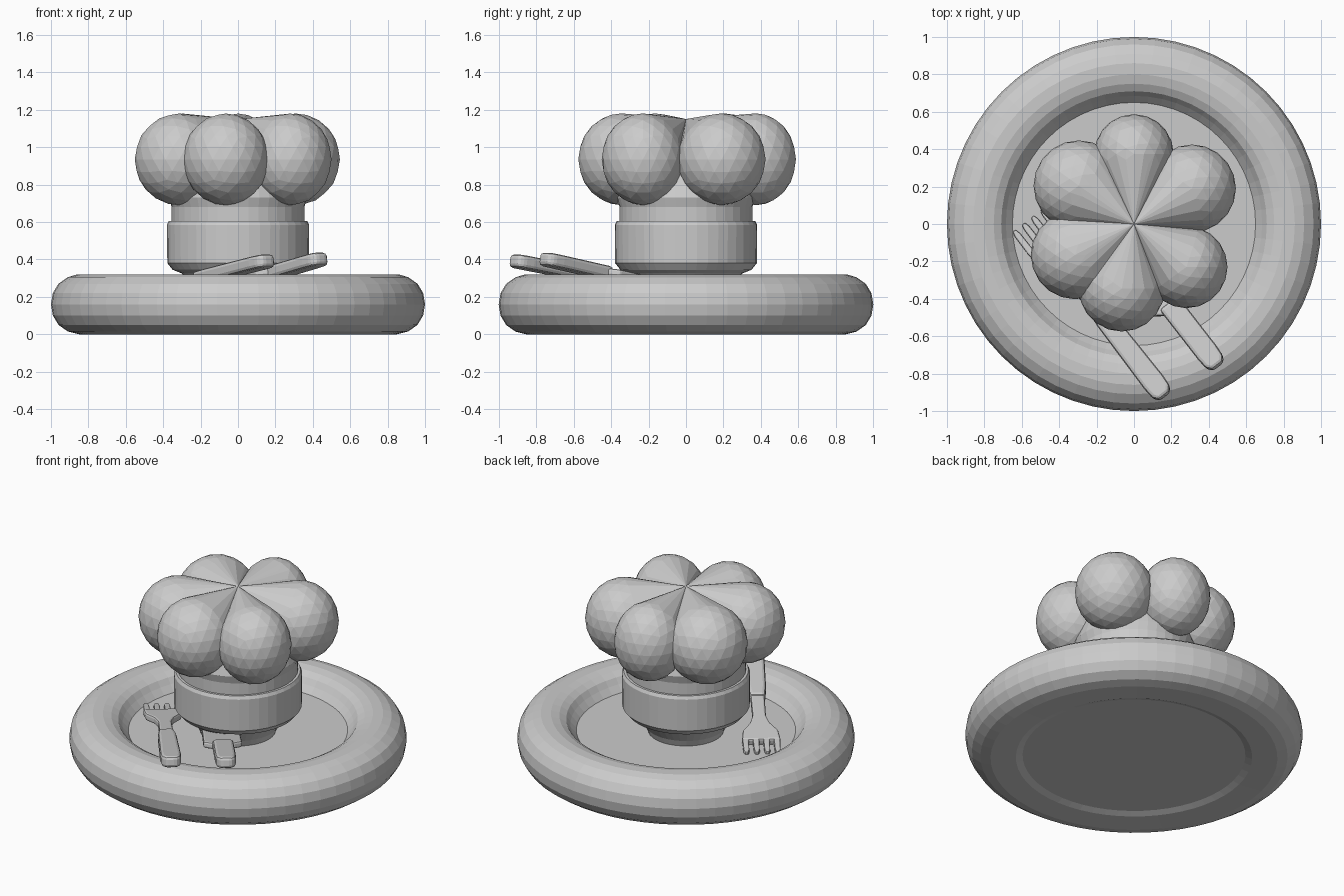
import bpy, bmesh, math
from mathutils import Matrix, Vector

if "Cube" in bpy.data.objects:
    bpy.data.objects.remove(bpy.data.objects["Cube"])


def finish(name, bm, matrix=None):
    bmesh.ops.recalc_face_normals(bm, faces=bm.faces)
    mesh = bpy.data.meshes.new(name)
    bm.to_mesh(mesh)
    bm.free()
    ob = bpy.data.objects.new(name, mesh)
    bpy.context.collection.objects.link(ob)
    if matrix:
        ob.matrix_world = matrix
    return ob


def lathe(name, profile, steps):
    bm = bmesh.new()
    vs = [bm.verts.new((r, 0, z)) for r, z in profile]
    es = [bm.edges.new(p) for p in zip(vs, vs[1:])]
    bmesh.ops.spin(bm, geom=vs + es, axis=(0, 0, 1), cent=(0, 0, 0),
                   angle=math.tau, steps=steps, use_duplicate=False)
    bmesh.ops.remove_doubles(bm, verts=bm.verts, dist=1e-4)
    return finish(name, bm)


def slab(name, half, thick, matrix, bevel=0.012):
    """Mirrored outline (distance, half width), thickened and softened."""
    pts = half + [(u, -v) for u, v in reversed(half)]
    bm = bmesh.new()
    face = bm.faces.new([bm.verts.new((u, v, -thick / 2)) for u, v in pts])
    ext = bmesh.ops.extrude_face_region(bm, geom=[face])["geom"]
    bmesh.ops.translate(bm, vec=(0, 0, thick),
                        verts=[g for g in ext if isinstance(g, bmesh.types.BMVert)])
    ob = finish(name, bm, matrix)
    mod = ob.modifiers.new("soft_edges", "BEVEL")
    mod.width, mod.segments = bevel, 2
    return ob


def lay(x, y, z, slope):
    """Frame at a handle end, pointing away to the back left and downwards."""
    u = Vector((-0.613, 0.79, slope)).normalized()
    v = Vector((-0.79, -0.613, 0))
    w = u.cross(v)
    m = Matrix((u, v, w)).transposed().to_4x4()
    m.translation = (x, y, z)
    return m


# Plate with a fat rounded rim, sunken floor and shallow recess underneath
lathe("plate", [(0, 0.02), (0.66, 0.02), (0.70, 0.005), (0.85, 0), (0.91, 0.015),
                (0.96, 0.05), (0.99, 0.10), (1.0, 0.16), (0.99, 0.22), (0.96, 0.27),
                (0.91, 0.305), (0.86, 0.32), (0.80, 0.32), (0.75, 0.308),
                (0.71, 0.285), (0.685, 0.25), (0.65, 0.21), (0, 0.21)], 56)

# Hat band and column, narrowing to a foot on the plate
lathe("hat_band", [(0, 0.2), (0.22, 0.2), (0.24, 0.25), (0.30, 0.325), (0.35, 0.345),
                   (0.378, 0.38), (0.38, 0.585), (0.37, 0.605), (0.355, 0.605),
                   (0.355, 0.68), (0.37, 0.73), (0.30, 0.95), (0, 1.0)], 40)

# Six puffy hat lobes, each a ball hulled to the middle of the hat
lobes = [(0, 0.375, 0.212), (0.31, 0.19, 0.235), (0.28, -0.23, 0.22),
         (-0.065, -0.345, 0.23), (-0.315, -0.165, 0.237), (-0.295, 0.205, 0.242)]
for i, (x, y, r) in enumerate(lobes):
    bm = bmesh.new()
    bmesh.ops.create_icosphere(bm, subdivisions=3, radius=1,
                               matrix=Matrix.Translation((x, y, 0.935)) @ Matrix.Diagonal((r, r, 0.245, 1)))
    for z in (0.75, 1.15):
        bm.verts.new((0, 0, z))
    hull = bmesh.ops.convex_hull(bm, input=bm.verts)
    inside = {g for g in hull["geom_interior"] + hull["geom_unused"]
              if isinstance(g, bmesh.types.BMVert)}
    bmesh.ops.delete(bm, geom=list(inside), context="VERTS")
    finish(f"hat_lobe_{i + 1}", bm)

# Fork: handle, flared head and four tines
fork = lay(0.155, -0.91, 0.392, -0.155)
handle = [(-0.015, 0.035), (0.015, 0.057), (0.08, 0.062)]
slab("fork_handle", handle + [(0.5, 0.055), (0.6, 0.045)], 0.07, fork, 0.02)
slab("fork_head", [(0.55, 0.042), (0.80, 0.04), (0.88, 0.06), (0.96, 0.105), (1.06, 0.115)],
     0.045, fork)
for i in range(4):
    side = (i - 1.5) * 0.062
    slab(f"fork_tine_{i + 1}", [(1.03, 0.019), (1.16, 0.017), (1.19, 0.010)], 0.04,
         fork @ Matrix.Translation((0, side, 0)), 0.008)

# Knife: handle and wider blade running beneath the hat
knife = lay(0.44, -0.75, 0.402, -0.18)
slab("knife_handle", handle + [(0.42, 0.062)], 0.07, knife, 0.02)
slab("knife_blade", [(0.38, 0.06), (0.42, 0.115), (0.75, 0.11), (0.86, 0.05)], 0.04, knife)
